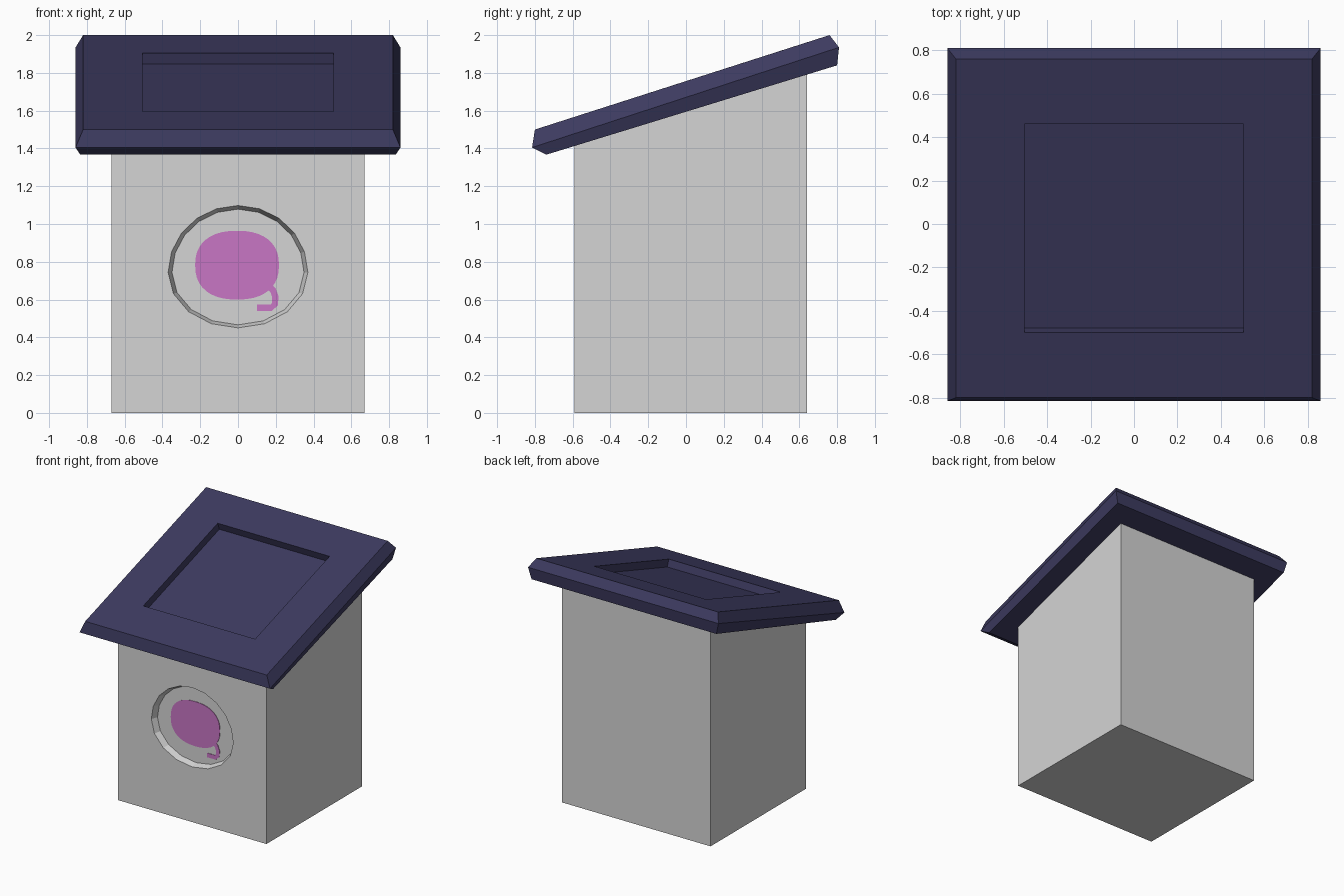
import bpy, bmesh, math
from mathutils import Vector

if "Cube" in bpy.data.objects:
    bpy.data.objects.remove(bpy.data.objects["Cube"])


def material(name, rgb):
    m = bpy.data.materials.new(name)
    m.diffuse_color = (*rgb, 1)
    m.use_nodes = True
    m.node_tree.nodes["Principled BSDF"].inputs["Base Color"].default_value = m.diffuse_color
    return m


grey = material("light_grey", (0.66, 0.66, 0.66))
navy = material("dark_navy", (0.046, 0.043, 0.116))
purple = material("soft_purple", (0.58, 0.18, 0.56))


def loft(name, rings, mat):
    """Closed solid through a list of rings, capped at both ends."""
    bm = bmesh.new()
    loops = [[bm.verts.new(p) for p in r] for r in rings]
    for a, b in zip(loops, loops[1:]):
        n = len(a)
        for i in range(n):
            bm.faces.new((a[i], a[(i + 1) % n], b[(i + 1) % n], b[i]))
    bm.faces.new(loops[0][::-1])
    bm.faces.new(loops[-1])
    bmesh.ops.recalc_face_normals(bm, faces=bm.faces)
    me = bpy.data.meshes.new(name)
    bm.to_mesh(me)
    bm.free()
    me.materials.append(mat)
    ob = bpy.data.objects.new(name, me)
    bpy.context.collection.objects.link(ob)
    return ob


def ring(hx, front, back):
    """Rectangle given half width and (y, z) of its front and back edges."""
    return [(-hx, *front), (hx, *front), (hx, *back), (-hx, *back)]


# Body: box with sloped top
body = loft("house_body", [ring(0.67, (-0.59, 0), (0.64, 0)),
                           ring(0.67, (-0.59, 1.42), (0.64, 1.795))], grey)

# Slanted roof: bevelled slab with a shallow square recess on top
loft("slanted_roof", [ring(0.835, (-0.74, 1.367), (0.80, 1.84)),
                      ring(0.86, (-0.815, 1.405), (0.81, 1.935)),
                      ring(0.82, (-0.80, 1.50), (0.76, 2.0)),
                      ring(0.505, (-0.50, 1.596), (0.46, 1.904)),
                      ring(0.505, (-0.48, 1.539), (0.48, 1.847))], navy)


# Round entrance recess: 10 segments on the upper half, 8 on the lower half
def opening(y, s):
    angles = [math.pi * i / 10 for i in range(10)]
    angles += [math.pi * (1 + i / 8) for i in range(8)]
    return [(0.37 * s * math.cos(a), y,
             0.743 + s * (0.355 if a < math.pi else 0.293) * math.sin(a)) for a in angles]


cutter = loft("entrance_cutter", [opening(-0.64, 1.055), opening(-0.54, 0.945)], grey)
cutter.hide_render = True
cutter.hide_viewport = True
mod = body.modifiers.new("entrance", 'BOOLEAN')
mod.operation = 'DIFFERENCE'
mod.solver = 'EXACT'
mod.object = cutter


# Painted patch: rounded spot with a hooked tail, as thin plates on the recess floor
def plate(name, pts, y=-0.544):
    loft(name, [[(x, yy, z) for x, z in pts] for yy in (y, -0.539)], purple)


def power(v, p):
    return math.copysign(abs(v) ** p, v)


plate("painted_spot", [(-0.005 + 0.222 * power(math.cos(a), 0.85),
                        0.782 + 0.182 * power(math.sin(a), 0.85))
                       for a in (2 * math.pi * i / 40 for i in range(40))])

path = [Vector(p) for p in ((0.15, 0.685), (0.185, 0.65), (0.198, 0.615),
                            (0.195, 0.575), (0.175, 0.556), (0.10, 0.556))]
left, right = [], []
for i, p in enumerate(path):
    d = (path[min(i + 1, len(path) - 1)] - path[max(i - 1, 0)]).normalized()
    side = Vector((-d.y, d.x)) * 0.017
    left.append(p + side)
    right.append(p - side)
plate("painted_tail", [tuple(p) for p in left + right[::-1]], -0.5435)
